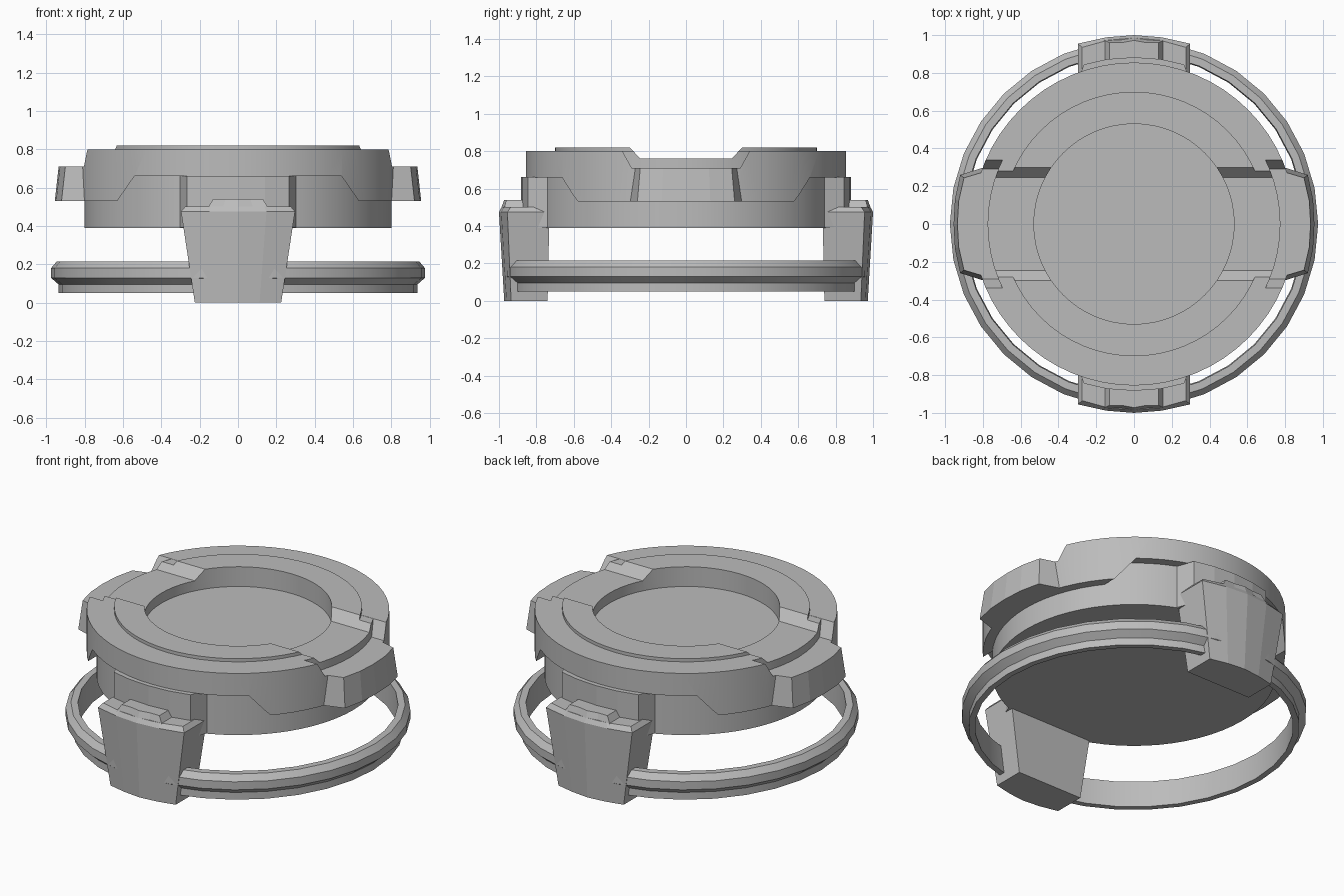
import bpy, bmesh, math

if "Cube" in bpy.data.objects:
    bpy.data.objects.remove(bpy.data.objects["Cube"])

GREY = bpy.data.materials.new("plain grey")
GREY.diffuse_color = (0.5, 0.5, 0.5, 1)
GREY.use_nodes = True
GREY.node_tree.nodes["Principled BSDF"].inputs["Base Color"].default_value = GREY.diffuse_color


def finish(name, bm):
    bmesh.ops.recalc_face_normals(bm, faces=bm.faces)
    me = bpy.data.meshes.new(name)
    bm.to_mesh(me)
    bm.free()
    me.materials.append(GREY)
    ob = bpy.data.objects.new(name, me)
    bpy.context.collection.objects.link(ob)
    return ob


def lathe(name, profile, n):
    """Turn a closed (radius, z) profile about z; radius 0 becomes a pole."""
    bm = bmesh.new()
    rings = []
    for r, z in profile:
        if r == 0:
            rings.append([bm.verts.new((0, 0, z))] * n)
        else:
            rings.append([bm.verts.new((r * math.cos(2 * math.pi * i / n),
                                        r * math.sin(2 * math.pi * i / n), z))
                          for i in range(n)])
    for a, b in zip(rings, rings[1:] + rings[:1]):
        if a[0] == a[1] and b[0] == b[1]:
            continue
        for i in range(n):
            j = (i + 1) % n
            quad = list(dict.fromkeys((a[i], a[j], b[j], b[i])))
            bm.faces.new(quad)
    return finish(name, bm)


def loft(name, layers):
    """Skin a stack of equal-length point loops."""
    bm = bmesh.new()
    rows = [[bm.verts.new(p) for p in layer] for layer in layers]
    for a, b in zip(rows, rows[1:]):
        for i in range(len(a)):
            j = (i + 1) % len(a)
            bm.faces.new((a[i], a[j], b[j], b[i]))
    bm.faces.new(rows[0])
    bm.faces.new(rows[-1])
    return finish(name, bm)


def mirrored(half):
    """Half outline (x >= 0, last point on x = 0) to a full outline."""
    return half + [(-x, y) for x, y in half[-2::-1]]


def trapezoid(axis, z0, w0, z1, w1):
    """Temporary cutter running the whole length of an axis."""
    section = [(-w0, z0), (w0, z0), (w1, z1), (-w1, z1)]
    if axis == 'x':
        layers = [[(s, w, z) for w, z in section] for s in (-1.5, 1.5)]
    else:
        layers = [[(w, s, z) for w, z in section] for s in (-1.5, 1.5)]
    cutter = loft("cutter", layers)
    cutter.hide_render = True
    return cutter


def cut(ob, cutter):
    mod = ob.modifiers.new("cut", 'BOOLEAN')
    mod.operation = 'DIFFERENCE'
    mod.solver = 'EXACT'
    mod.object = cutter
    dg = bpy.context.evaluated_depsgraph_get()
    me = bpy.data.meshes.new_from_object(ob.evaluated_get(dg))
    ob.modifiers.clear()
    ob.data = me
    bpy.data.objects.remove(cutter)


def smooth(ob):
    bpy.ops.object.select_all(action='DESELECT')
    ob.select_set(True)
    bpy.context.view_layer.objects.active = ob
    bpy.ops.object.shade_smooth_by_angle(angle=math.radians(28))


# lower drum
drum = lathe("lower_drum", [(0, 0.39), (0.8, 0.39), (0.8, 0.68), (0, 0.68)], 64)

# stepped outer rim, with a channel on top and raised underside front and back
rim = lathe("outer_rim", [(0.6, 0.53), (0.855, 0.53), (0.855, 0.8), (0.6, 0.8)], 64)
cut(rim, trapezoid('x', 0.71, 0.29, 0.89, 0.39))
cut(rim, trapezoid('y', 0.4, 0.72, 0.66, 0.54))

# top plate with round recess and shallow channel
top = lathe("top_plate", [(0, 0.6), (0.775, 0.6), (0.775, 0.799), (0.7, 0.799),
                          (0.7, 0.82), (0.53, 0.82), (0.53, 0.697), (0, 0.697)], 64)
cut(top, trapezoid('x', 0.76, 0.245, 0.88, 0.355))

# loose lower ring
ring = lathe("lower_ring", [(0.90, 0.05), (0.935, 0.05), (0.935, 0.095), (0.975, 0.13),
                            (0.975, 0.18), (0.945, 0.215), (0.905, 0.215)], 32)

for ob in (drum, rim, top, ring):
    smooth(ob)

# side tabs, left and right
TAB = mirrored([(0.30, 0.72), (0.298, 0.80), (0.26, 0.92), (0.13, 0.948), (0, 0.955)])
for side, s in (("right", 1), ("left", -1)):
    loft(side + "_tab", [
        [(s * y, x, 0.53) for x, y in TAB],
        [(s * (y - 0.02 if y > 0.75 else y), x * 0.94, 0.71) for x, y in TAB]])

# front and back pads and clips
PAD = mirrored([(0.305, 0.65), (0.305, 0.735), (0.265, 0.845), (0.14, 0.873), (0, 0.883)])


def clip_layer(s, z, w, inner, corner, mid):
    half = [(w, inner), (w, corner), (w * 0.5, mid - 0.012), (0, mid)]
    return [(x, s * y, z) for x, y in mirrored(half)]


for side, s in (("back", 1), ("front", -1)):
    loft(side + "_pad", [[(x, s * y, z) for x, y in PAD] for z in (0.392, 0.662)])
    loft(side + "_clip", [
        clip_layer(s, 0.0, 0.225, 0.74, 0.935, 0.972),
        clip_layer(s, 0.475, 0.297, 0.73, 0.955, 1.0),
        clip_layer(s, 0.502, 0.275, 0.745, 0.935, 0.985)])
    loft(side + "_clip_ridge", [
        clip_layer(s, 0.49, 0.16, 0.84, 0.975, 0.99),
        clip_layer(s, 0.54, 0.13, 0.85, 0.96, 0.972)])
